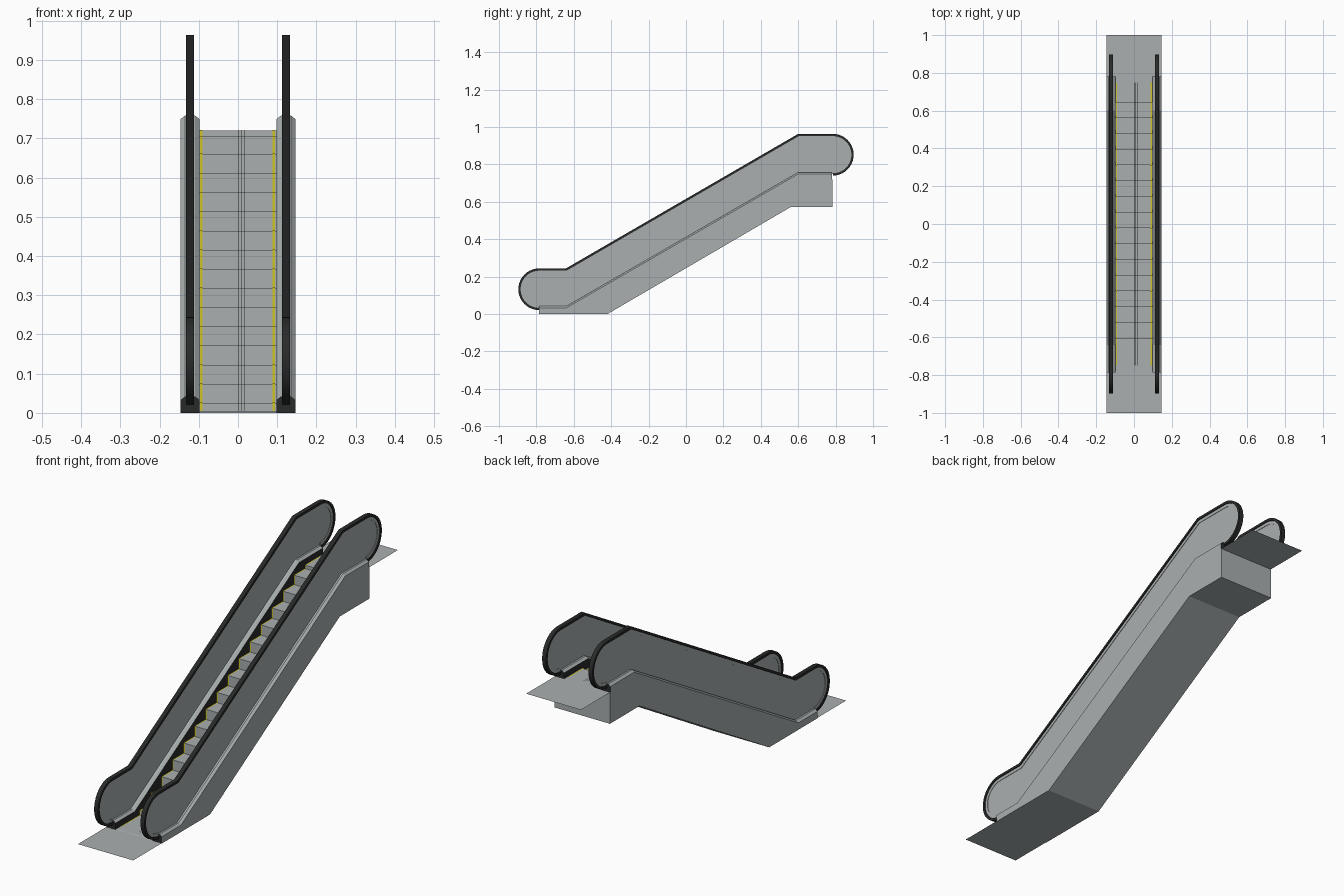
import bpy, bmesh, math

if "Cube" in bpy.data.objects:
    bpy.data.objects.remove(bpy.data.objects["Cube"])

def mat(name, c):
    m = bpy.data.materials.new(name)
    m.diffuse_color = (*c, 1)
    m.use_nodes = True
    m.node_tree.nodes["Principled BSDF"].inputs["Base Color"].default_value = m.diffuse_color
    return m

GRAY = mat("brushed_steel", (0.40, 0.43, 0.43))
BLACK = mat("black_rubber", (0.022, 0.023, 0.023))
YELLOW = mat("safety_yellow", (0.62, 0.55, 0.02))

def finish(name, bm, mats, mirror=False, smooth=False, recalc=True):
    if recalc:
        bmesh.ops.recalc_face_normals(bm, faces=bm.faces)
    me = bpy.data.meshes.new(name)
    bm.to_mesh(me)
    bm.free()
    ob = bpy.data.objects.new(name, me)
    bpy.context.collection.objects.link(ob)
    for m in mats:
        me.materials.append(m)
    if mirror:
        ob.modifiers.new("mirror", "MIRROR").use_axis[0] = True
    if smooth:
        bpy.context.view_layer.objects.active = ob
        ob.select_set(True)
        bpy.ops.object.shade_smooth_by_angle(angle=math.radians(35))
        ob.select_set(False)
    return ob

def loft(rings):
    """Closed solid through a row of equal rings."""
    bm = bmesh.new()
    vs = [[bm.verts.new(p) for p in r] for r in rings]
    n = len(rings[0])
    for a, b in zip(vs, vs[1:]):
        for i in range(n):
            j = (i + 1) % n
            bm.faces.new((a[i], a[j], b[j], b[i]))
    bm.faces.new(vs[0])
    bm.faces.new(vs[-1])
    return bm

def extrude(pts, x0, x1):
    return loft([[(x, y, z) for y, z in pts] for x in (x0, x1)])

def ribbon(pts, x0, x1):
    bm = bmesh.new()
    vs = [(bm.verts.new((x0, y, z)), bm.verts.new((x1, y, z))) for y, z in pts]
    for a, b in zip(vs, vs[1:]):
        bm.faces.new((a[0], a[1], b[1], b[0]))
    return bm

def lerp(y, table):
    for (a, za), (b, zb) in zip(table, table[1:]):
        if y <= b:
            return za + (zb - za) * (y - a) / (b - a)
    return table[-1][1]

XC, XI, XO = 0.1225, 0.098, 0.146      # balustrade centre, deck inside, deck outside
TOP = [(-0.785, 0.042), (-0.64, 0.042), (0.60, 0.758), (0.78, 0.758)]
BOT = [(-0.785, 0.0), (-0.42, 0.0), (0.56, 0.572), (0.78, 0.572)]

# side trusses with chamfered decks, black inner skirts and end caps
rings = []
for y in (-0.785, -0.64, -0.42, 0.56, 0.60, 0.78):
    t, b = lerp(y, TOP), lerp(y, BOT)
    rings.append([(XO, y, b), (XO, y, t - 0.009), (0.135, y, t),
                  (0.110, y, t), (XI, y, t - 0.009), (XI, y, b)])
bm = loft(rings)
bmesh.ops.recalc_face_normals(bm, faces=bm.faces)
for f in bm.faces:
    f.material_index = int(f.normal.x < -0.95 or abs(f.normal.y) > 0.95)
finish("side_truss", bm, [GRAY, BLACK], mirror=True)

# staircase profile: treads and risers between the two landings
stairs = [(-0.78, 0.003)]
z = 0.003
for k in range(16):
    y = -0.605 + 0.0833 * k
    stairs.append((y, z))
    z = 0.025 + 0.0488 * k if k < 14 else (0.704 if k == 14 else 0.72)
    stairs.append((y, z))
stairs.append((0.78, 0.72))
finish("steps_and_belly", extrude(stairs + BOT[::-1], -XI, XI), [GRAY])

# back wall of the upper machine box
finish("upper_end_wall", extrude([(0.779, 0.572), (0.783, 0.572), (0.783, 0.72), (0.779, 0.72)],
                                 -XO, XO), [GRAY])

# landing plates
finish("lower_landing", ribbon([(-1.0, 0.002), (-0.60, 0.002)], -XO, XO), [GRAY], recalc=False)
finish("upper_landing", ribbon([(0.66, 0.721), (1.0, 0.721)], -XO + .001, XO - .001), [GRAY], recalc=False)

# yellow edge lines and dark centre grooves follow the steps
line = [(y - 0.001, z + 0.0012) for y, z in stairs]
line[0], line[-1] = (-0.75, line[0][1]), (0.75, line[-1][1])
for side, x in (("left", -0.0935), ("right", 0.0915)):
    finish("yellow_line_" + side, ribbon(line, x - 0.003, x + 0.003), [YELLOW], recalc=False)
for i, x in enumerate((0.002, 0.0095, 0.017)):
    finish(f"step_groove_{i}", ribbon(line, x - 0.0008, x + 0.0008), [BLACK], recalc=False)

def rail_path(d):
    """Handrail outline in y, z, inset by d."""
    r, k = 0.1115 - d, d * math.tan(math.radians(15))
    arc = [math.pi * i / 20 for i in range(21)]
    low = [(-0.785 - r * math.sin(a), 0.1325 - r * math.cos(a)) for a in arc]
    high = [(0.785 + r * math.sin(a), 0.852 + r * math.cos(a)) for a in arc]
    return low + [(-0.642 + k, 0.244 - d), (0.60 + k, 0.9635 - d)] + high

def band(d0, d1, w):
    return loft([[(XC - w, *a), (XC + w, *a), (XC + w, *b), (XC - w, *b)]
                 for a, b in zip(rail_path(d0), rail_path(d1))])

# handrails, guide frames and balustrade panels
finish("handrail", band(0, 0.012, 0.0105), [BLACK], mirror=True, smooth=True)
finish("handrail_guide", band(0.011, 0.027, 0.006), [GRAY], mirror=True, smooth=True)
base = [(0.78, 0.745), (0.60, 0.745), (-0.64, 0.03), (-0.78, 0.03)]
finish("balustrade_panel", extrude(rail_path(0.013) + base, XC - 0.004, XC + 0.004),
       [GRAY], mirror=True)
